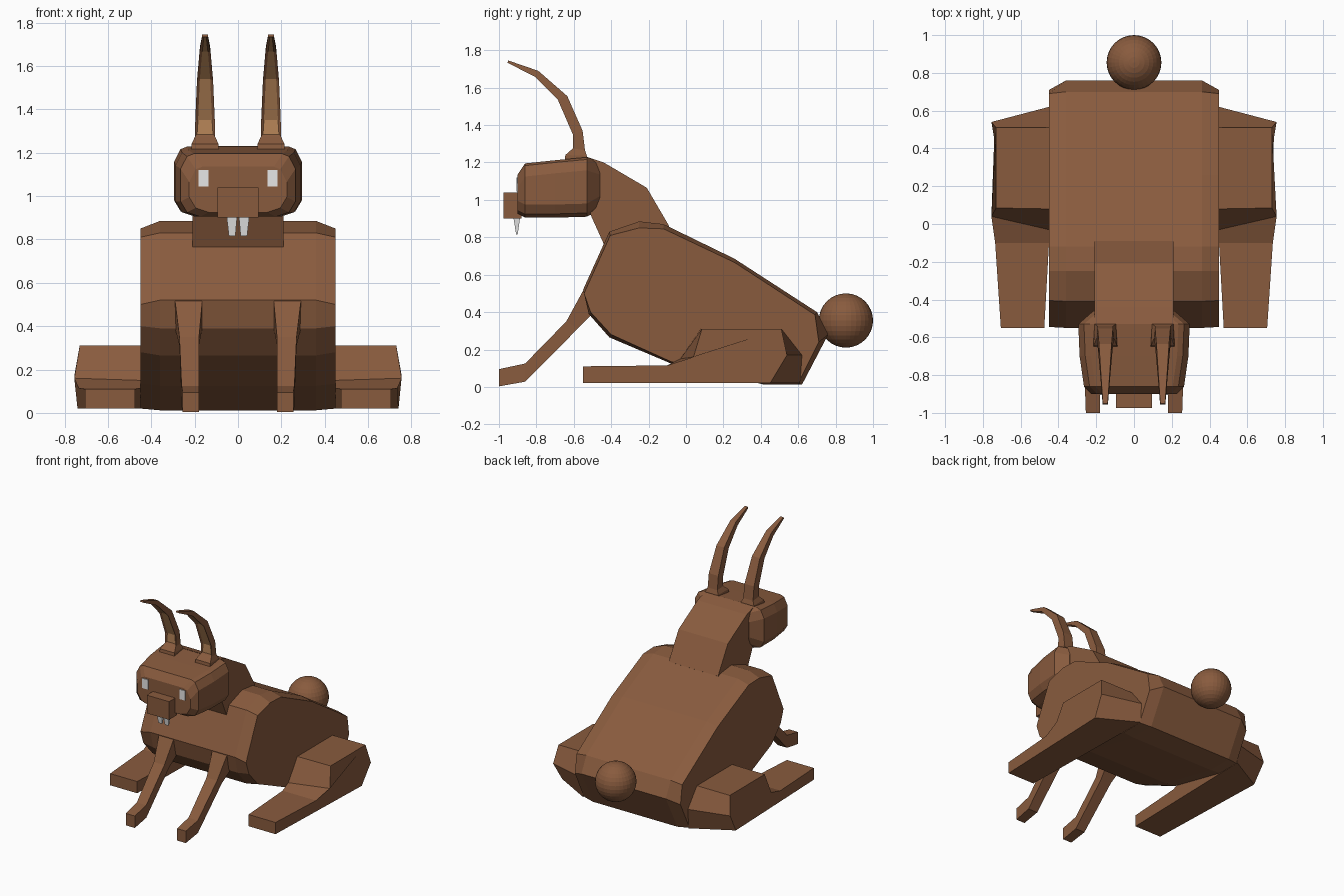
import bpy, bmesh


def material(name, color):
    m = bpy.data.materials.new(name)
    m.diffuse_color = (*color, 1)
    return m


BROWN = material("brown fur", (0.25, 0.105, 0.048))
TAN = material("tan inner ear", (0.48, 0.24, 0.10))
WHITE = material("white", (0.8, 0.8, 0.8))


def finish(name, bm, *mats):
    me = bpy.data.meshes.new(name)
    bm.to_mesh(me)
    bm.free()
    for m in mats:
        me.materials.append(m)
    ob = bpy.data.objects.new(name, me)
    bpy.context.collection.objects.link(ob)
    return ob


def loft(rings):
    """Closed skin through equally long rings of points."""
    bm = bmesh.new()
    vs = [[bm.verts.new(p) for p in r] for r in rings]
    n = len(rings[0])
    for a, b in zip(vs, vs[1:]):
        for i in range(n):
            j = (i + 1) % n
            bm.faces.new((a[i], a[j], b[j], b[i]))
    bm.faces.new(vs[0])
    bm.faces.new(vs[-1])
    bmesh.ops.recalc_face_normals(bm, faces=bm.faces)
    return bm


def prism(profile, x0, x1):
    return loft([[(x, y, z) for y, z in profile] for x in (x0, x1)])


def box(x0, x1, y0, y1, z0, z1):
    return prism([(y0, z0), (y0, z1), (y1, z1), (y1, z0)], x0, x1)


# Body: side profile, slightly smaller toward the flanks
core = [(-0.55, 0.52), (-0.41, 0.83), (-0.25, 0.885), (-0.12, 0.87), (0.26, 0.685),
        (0.70, 0.40), (0.76, 0.28), (0.62, 0.012), (0.42, 0.012), (-0.08, 0.125),
        (-0.41, 0.265), (-0.52, 0.39)]
flank = [(-0.545, 0.50), (-0.405, 0.81), (-0.25, 0.85), (-0.12, 0.845), (0.26, 0.665),
         (0.69, 0.385), (0.71, 0.24), (0.60, 0.02), (0.42, 0.02), (-0.08, 0.135),
         (-0.40, 0.28), (-0.51, 0.40)]
finish("body", loft([[(x, y, z) for y, z in p] for x, p in
                     ((-0.45, flank), (-0.36, core), (0.36, core), (0.45, flank))]), BROWN)

# Neck
neck = [(-0.53, 1.23), (-0.44, 1.20), (-0.21, 1.065), (-0.09, 0.86), (-0.25, 0.76),
        (-0.44, 0.765), (-0.51, 0.92)]
finish("neck", prism(neck, -0.21, 0.21), BROWN)

# Head: chamfered sections from muzzle to nape
sections = [(-0.90, 0.225, 0.925, 1.135), (-0.86, 0.265, 0.905, 1.195), (-0.70, 0.288, 0.905, 1.212),
            (-0.53, 0.295, 0.91, 1.228), (-0.46, 0.215, 0.95, 1.205)]
rings = []
for y, w, lo, hi in sections:
    c, s = 0.03, 0.07
    rings.append([(w, y, lo + s), (w, y, hi - s), (w - c, y, hi - 0.012), (w - 2 * c, y, hi),
                  (2 * c - w, y, hi), (c - w, y, hi - 0.012), (-w, y, hi - s), (-w, y, lo + s),
                  (c - w, y, lo + 0.02), (3 * c - w, y, lo), (w - 3 * c, y, lo), (w - c, y, lo + 0.02)])
finish("head", loft(rings), BROWN)
finish("snout", box(-0.095, 0.095, -0.975, -0.88, 0.90, 1.04), BROWN)

# Ear sections: half width, front y/z, back y/z
ear = [(0.065, -0.65, 1.20, -0.53, 1.20), (0.062, -0.645, 1.24, -0.53, 1.235),
       (0.046, -0.605, 1.275, -0.54, 1.265), (0.045, -0.605, 1.35, -0.553, 1.37),
       (0.037, -0.685, 1.535, -0.635, 1.555), (0.026, -0.81, 1.66, -0.79, 1.69),
       (0.014, -0.955, 1.733, -0.95, 1.745)]
# Hind leg profiles: x, y, z on the inner and outer side
hind_in = [(.475, -.55, .02), (.475, -.55, .11), (.45, -.10, .115), (.45, -.03, .15),
           (.45, .08, .31), (.45, .51, .31), (.45, .62, .17), (.45, .61, .02)]
hind_out = [(.705, -.55, .02), (.705, -.55, .11), (.735, -.10, .115), (.755, .04, .16),
            (.73, .085, .31), (.73, .51, .31), (.755, .54, .17), (.74, .45, .02)]
# Front leg sections: inner x, outer x, upper y/z, lower y/z
fore = [(.165, .295, -.50, .54, -.44, .38), (.165, .29, -.55, .515, -.50, .39),
        (.18, .27, -.64, .35, -.58, .31), (.18, .26, -.86, .125, -.86, .028),
        (.18, .255, -1.0, .095, -1.0, .003)]

for s, side in ((1, "right"), (-1, "left")):
    # Ear with a recessed tan strip along the front
    cx = 0.152 * s
    bm = loft([[(cx - w, fy, fz), (cx + w, fy, fz), (cx + w * .9, by, bz), (cx - w * .9, by, bz)]
               for w, fy, fz, by, bz in ear])
    bm.normal_update()
    inner = [f for f in bm.faces if f.normal.y < -0.3 and abs(f.normal.x) < 0.2
             and 1.3 < f.calc_center_median().z < 1.725]
    bmesh.ops.inset_region(bm, faces=inner, thickness=0.013, depth=-0.008)
    for f in inner:
        f.material_index = 1
    finish(side + "_ear", bm, BROWN, TAN)

    # Hind leg
    finish(side + "_hind_leg", loft([[(s * x, y, z) for x, y, z in r] for r in (hind_in, hind_out)]), BROWN)

    # Front leg with paw
    finish(side + "_front_leg", loft([[(s * a, uy, uz), (s * b, uy, uz), (s * b, ly, lz), (s * a, ly, lz)]
                                      for a, b, uy, uz, ly, lz in fore]), BROWN)

    # Eye plate and tapered tooth
    finish(side + "_eye", box(s * 0.135, s * 0.182, -0.906, -0.898, 1.045, 1.12), WHITE)
    finish(side + "_tooth", loft([[(s * 0.003, -0.925, 0.92), (s * 0.054, -0.925, 0.92),
                                   (s * 0.054, -0.885, 0.92), (s * 0.003, -0.885, 0.92)],
                                  [(s * 0.012, -0.908, 0.815), (s * 0.042, -0.908, 0.815),
                                   (s * 0.042, -0.9, 0.815), (s * 0.012, -0.9, 0.815)]]), WHITE)

# Round tail
bm = bmesh.new()
bmesh.ops.create_uvsphere(bm, u_segments=32, v_segments=16, radius=0.145)
bmesh.ops.translate(bm, verts=bm.verts, vec=(0, 0.855, 0.355))
finish("tail", bm, BROWN)
